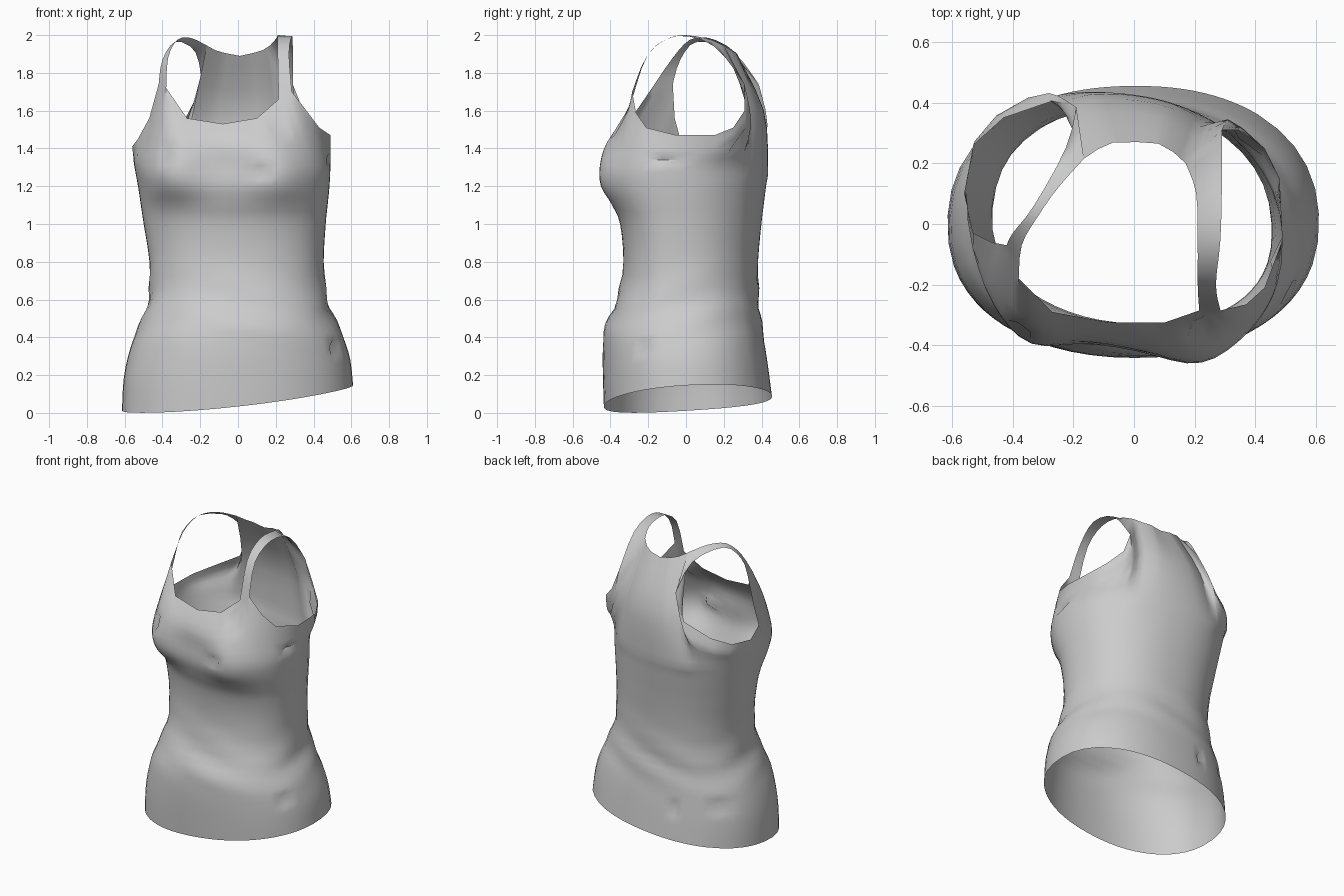
import bpy, bmesh, math
from mathutils import Vector

if "Cube" in bpy.data.objects:
    bpy.data.objects.remove(bpy.data.objects["Cube"], do_unlink=True)

COLS = 64
HALF = COLS // 2


def spline(pts, t):
    """Catmull-Rom through pts, t in control-point units."""
    i = min(int(t), len(pts) - 2)
    f = t - i
    a, b = pts[max(i - 1, 0)], pts[i]
    c, d = pts[i + 1], pts[min(i + 2, len(pts) - 1)]
    return b + 0.5 * f * (c - a + f * (2 * a - 5 * b + 4 * c - d + f * (3 * (b - c) + d - a)))


def power(v, e):
    return math.copysign(abs(v) ** e, v)


# Column to angle from the front: most columns gather at the armholes
ANGLES = [(0, 0), (7, 42), (10, 56), (13, 74), (17, 112), (20, 140), (32, 180)]


def column_angle(j):
    for (j0, a0), (j1, a1) in zip(ANGLES, ANGLES[1:]):
        if j <= j1:
            return math.radians(a0 + (a1 - a0) * (j - j0) / (j1 - j0))


# Torso rings: height, right, left, front, back, twist
RINGS = [
    (0.00, -.615, .61, -.435, .455, -.005),
    (0.18, -.605, .595, -.44, .435, 0),
    (0.34, -.57, .56, -.44, .415, .01),
    (0.46, -.525, .52, -.425, .40, .02),
    (0.60, -.475, .475, -.365, .385, .04),
    (0.80, -.47, .455, -.33, .38, .06),
    (1.00, -.50, .465, -.345, .395, .09),
    (1.10, -.515, .475, -.38, .405, .11),
    (1.20, -.53, .485, -.41, .415, .13),
    (1.31, -.55, .49, -.405, .425, .14),
]
# Bust: centre, width, depth
BUST = [(-.38, .17, .12), (.22, .15, .055)]


def ring_point(ring, a):
    z, right, left, front, back, twist = ring
    s, c = power(math.sin(a), 0.9), power(math.cos(a), 0.9)
    x = s * (left if s > 0 else -right)
    y = c * (front if c > 0 else -back)
    if c > 0 and z > .9:
        lift = math.exp(-((z - 1.27) / .13) ** 2) * min(1, 2 * c)
        y -= lift * sum(d * math.exp(-((x - m) / w) ** 2) for m, w, d in BUST)
    y -= twist * x
    # sloping hem, fading out at the waist
    slope = .06 + .11 * x + .06 * y + .05 * x * x
    return Vector((x, y, z + slope * max(0, 1 - z / .6)))


# Top border on each side: column, x, y, z (neck, strap, armhole, strap, nape)
BORDER = {
    1: [(0, -.08, -.325, 1.53), (4, .1, -.325, 1.56), (7, .215, -.285, 1.66),
        (10, .285, -.285, 1.70), (12, .37, -.265, 1.59), (13, .43, -.21, 1.51),
        (15, .49, -.05, 1.47), (17, .48, .15, 1.47), (18, .43, .25, 1.51),
        (19, .345, .31, 1.60), (20, .29, .31, 1.74), (23, .17, .2, 1.945),
        (25, .13, .237, 1.92), (27, .08, .265, 1.905), (32, .01, .27, 1.89)],
    -1: [(0, -.08, -.325, 1.53), (4, -.27, -.29, 1.56), (7, -.38, -.18, 1.72),
         (10, -.42, -.07, 1.74), (12, -.47, -.06, 1.56), (13, -.53, -.03, 1.45),
         (15, -.56, .1, 1.41), (17, -.53, .26, 1.43), (18, -.43, .35, 1.48),
         (19, -.27, .405, 1.57), (20, -.19, .385, 1.74), (23, -.165, .215, 1.945),
         (25, -.12, .246, 1.92), (27, -.07, .268, 1.905), (32, .01, .27, 1.89)],
}
# Middle of each strap: neck edge and armhole edge, front to back
STRAPS = {
    1: ([(.21, -.2, 1.9), (.21, -.06, 1.995), (.205, .1, 1.985)],
        [(.27, -.2, 1.9), (.285, -.05, 1.995), (.29, .15, 1.94)]),
    -1: ([(-.37, -.07, 1.88), (-.32, .02, 1.975), (-.25, .12, 1.985)],
         [(-.40, -.03, 1.87), (-.33, .06, 1.965), (-.225, .25, 1.91)]),
}


def border_point(side, j):
    for (j0, *p), (j1, *q) in zip(BORDER[side], BORDER[side][1:]):
        if j <= j1:
            return Vector(p).lerp(Vector(q), (j - j0) / (j1 - j0))


bm = bmesh.new()
grid = []
STEPS = 3
for k in range(COLS):
    side, j = (1, k) if k <= HALF else (-1, COLS - k)
    a = side * column_angle(j)
    top = border_point(side, j)
    pts = [ring_point(r, a) for r in RINGS]
    mid = (pts[-1] + top) / 2
    mid.y += .06 * max(0, -math.cos(a)) - .03 * max(0, math.cos(a))
    pts += [mid, top]
    column = []
    for n in range((len(pts) - 1) * STEPS + 1):
        p = spline(pts, n / STEPS)
        # soft folds around the waist
        fold = .007 * math.exp(-((p.z - .58) / .16) ** 2) * math.sin(30 * p.z + 3 * math.sin(a * 2))
        column.append(bm.verts.new(p + fold * Vector((math.sin(a), -math.cos(a), 0))))
    grid.append(column)

# Torso faces
for k in range(COLS):
    c0, c1 = grid[k], grid[(k + 1) % COLS]
    for n in range(len(c0) - 1):
        bm.faces.new((c0[n], c1[n], c1[n + 1], c0[n + 1]))

# Shoulder straps joining front and back
for side, (inner, outer) in STRAPS.items():
    front = [grid[side * j % COLS][-1] for j in range(7, 11)]
    back = [grid[side * j % COLS][-1] for j in range(23, 19, -1)]
    lines = []
    for i in range(4):
        mids = [Vector(p).lerp(Vector(q), i / 3) for p, q in zip(inner, outer)]
        path = [front[i].co.copy()] + mids + [back[i].co.copy()]
        inside = [bm.verts.new(spline(path, n / 3)) for n in range(1, 12)]
        lines.append([front[i]] + inside + [back[i]])
    for l0, l1 in zip(lines, lines[1:]):
        for n in range(12):
            quad = (l0[n], l1[n], l1[n + 1], l0[n + 1])
            bm.faces.new(quad if side > 0 else quad[::-1])

# Small puckered snags in the cloth
SNAGS = [(.1, -.45, 1.27), (-.37, -.37, 1.38), (.19, -.34, 1.52), (.49, -.22, .36),
         (.48, -.16, 1.33), (.36, .31, 1.47), (-.48, .28, .33), (-.2, .44, .3)]
bm.normal_update()
for spot in SNAGS:
    near = min(bm.verts, key=lambda v: (v.co - Vector(spot)).length)
    near.co -= near.normal * .035

mesh = bpy.data.meshes.new("tank_top")
bm.to_mesh(mesh)
bm.free()
shirt = bpy.data.objects.new("tank_top", mesh)
bpy.context.collection.objects.link(shirt)

# Grey cloth
cloth = bpy.data.materials.new("grey_cloth")
cloth.use_nodes = True
cloth.diffuse_color = (.6, .6, .6, 1)
cloth.node_tree.nodes["Principled BSDF"].inputs["Base Color"].default_value = (.6, .6, .6, 1)
mesh.materials.append(cloth)

bpy.context.view_layer.objects.active = shirt
shirt.select_set(True)
bpy.ops.object.shade_smooth_by_angle(angle=math.radians(50))
